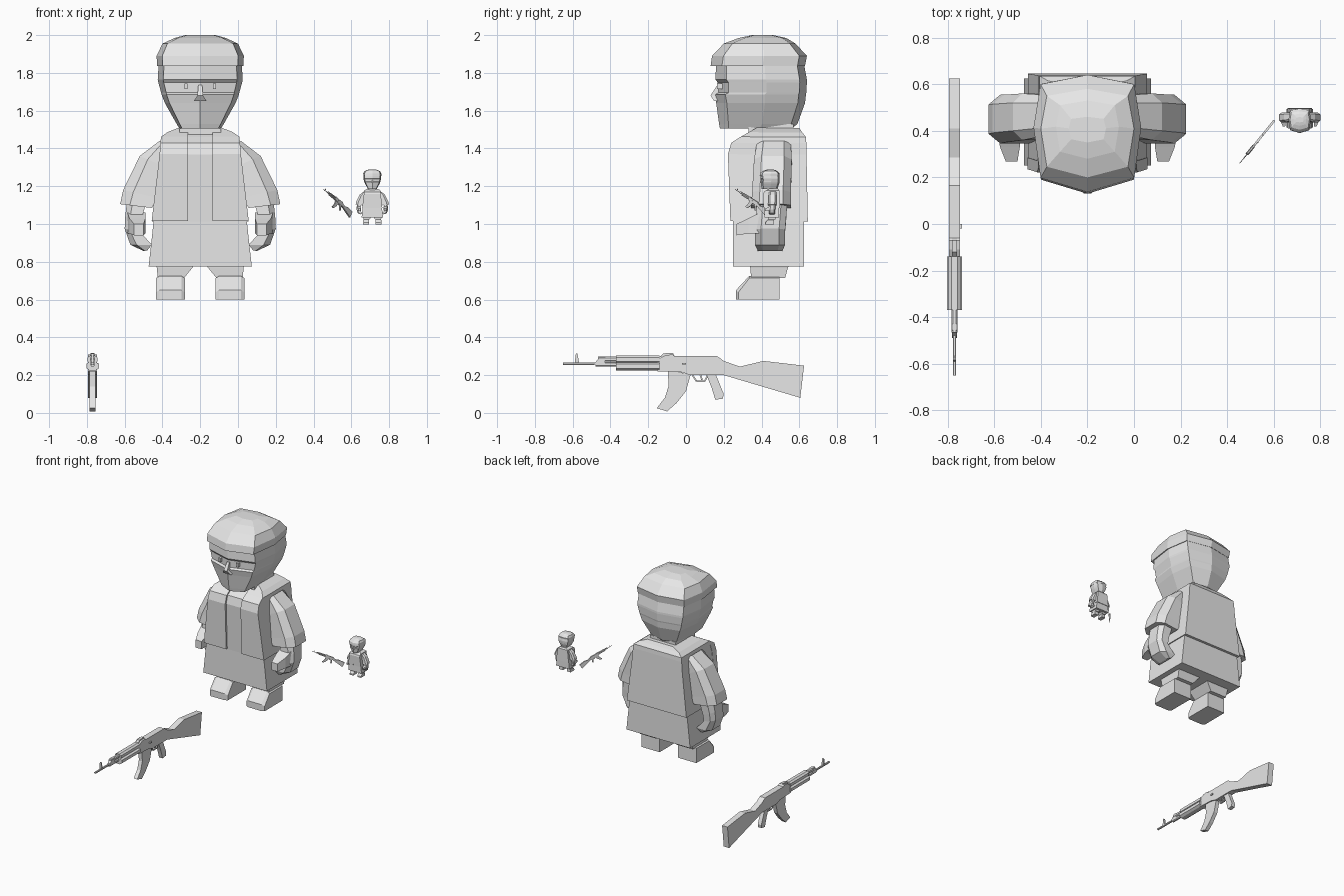
import bpy, bmesh, math
from mathutils import Matrix, Vector

if "Cube" in bpy.data.objects:
    bpy.data.objects.remove(bpy.data.objects["Cube"])

grey = bpy.data.materials.new("plain_grey")
grey.diffuse_color = (0.8, 0.8, 0.8, 1)
grey.use_nodes = True
grey.node_tree.nodes["Principled BSDF"].inputs["Base Color"].default_value = grey.diffuse_color

parts = []  # meshes of the group being built


def loft(name, rings, mirror=False):
    """Skin closed rings of points, cap the ends, optionally add the other side."""
    bm = bmesh.new()
    for s in ((1, -1) if mirror else (1,)):
        vs = [[bm.verts.new((s * x, y, z)) for x, y, z in r] for r in rings]
        n = len(rings[0])
        for a, b in zip(vs, vs[1:]):
            for i in range(n):
                j = (i + 1) % n
                bm.faces.new((a[i], a[j], b[j], b[i]))
        bm.faces.new(vs[0])
        bm.faces.new(vs[-1])
    bmesh.ops.recalc_face_normals(bm, faces=bm.faces)
    me = bpy.data.meshes.new(name)
    bm.to_mesh(me)
    bm.free()
    me.materials.append(grey)
    parts.append(me)


def rect(x0, x1, y0, y1, z):
    return [(x0, y0, z), (x1, y0, z), (x1, y1, z), (x0, y1, z)]


def box(name, x0, x1, y0, y1, z0, z1, mirror=False):
    loft(name, [rect(x0, x1, y0, y1, z0), rect(x0, x1, y0, y1, z1)], mirror)


def prism(name, yz, x0, x1, mirror=False):
    loft(name, [[(x, y, z) for y, z in yz] for x in (x0, x1)], mirror)


def skull(w, yf, yb, z):
    """Eight-sided head section with a pointed front and back."""
    d = yb - yf
    half = [(w * .87, yf + .12 * d), (w, yf + .55 * d), (w * .87, yb - .08 * d)]
    return ([(0, yf, z)] + [(x, y, z) for x, y in half] + [(0, yb, z)]
            + [(-x, y, z) for x, y in reversed(half)])


def arm_ring(xi, zi, xo, zo, y0, y1):
    """Arm section from inner to outer edge, chamfered outside."""
    c = .2 * (y1 - y0)
    xm, zm = xi + .7 * (xo - xi), zi + .7 * (zo - zi)
    return [(xi, y0, zi), (xm, y0, zm), (xo, y0 + c, zo),
            (xo, y1 - c, zo), (xm, y1, zm), (xi, y1, zi)]


# ---- figure, centred on x = 0 ----
# head with a shallow eye opening
loft("head", [skull(*r) for r in (
    (.11, .18, .56, 1.505), (.125, .175, .59, 1.53), (.187, .16, .63, 1.64),
    (.205, .15, .635, 1.685), (.207, .168, .637, 1.695), (.222, .168, .64, 1.75),
    (.225, .155, .64, 1.765), (.22, .16, .625, 1.845))])
loft("nose", [rect(-.035, .035, .15, .2, 1.65), rect(-.015, .015, .13, .2, 1.68),
              rect(-.01, .01, .165, .2, 1.735)])
box("eye", .068, .084, .165, .21, 1.715, 1.745, True)
box("neck", -.11, .11, .33, .57, 1.46, 1.53)

# cap with band and domed crown
loft("cap", [skull(*r) for r in (
    (.212, .15, .615, 1.838), (.228, .13, .63, 1.836), (.231, .138, .64, 1.89),
    (.2, .2, .58, 1.955), (.135, .28, .53, 1.985), (.08, .35, .46, 2.0))])

# vest body and its two front panels: half width, front, back, height
vest = [(.255, .235, .645, 1.015), (.213, .222, .638, 1.37), (.209, .24, .637, 1.43),
        (.205, .29, .635, 1.462), (.17, .335, .615, 1.487), (.11, .375, .6, 1.51)]
loft("vest_body", [rect(-w, w, yf + .014, yb, z - .002) for w, yf, yb, z in vest])
loft("vest_panel", [rect(.066, w + .002, yf, yf + .05, z) for w, yf, yb, z in vest], True)

# coat skirt
loft("coat_skirt", [rect(-.273, .273, .25, .625, .775), rect(-.245, .245, .25, .625, 1.03)])

# sleeves, hands, thumbs
loft("sleeve", [arm_ring(*r) for r in (
    (.17, 1.4, .215, 1.44, .375, .555), (.18, 1.3, .32, 1.36, .36, .56),
    (.23, 1.14, .408, 1.18, .35, .555), (.255, 1.085, .424, 1.105, .345, .555))], True)
loft("hand", [arm_ring(*r) for r in (
    (.29, 1.1, .39, 1.1, .375, .535), (.315, 1.01, .397, 1.04, .37, .53),
    (.32, .96, .4, .975, .365, .525), (.257, .89, .37, .89, .365, .525),
    (.28, .86, .3, .857, .38, .51))], True)
loft("thumb", [[(x, y, z) for x, z in ((a, t), (b, t), (b, u), (a, u))]
               for y, a, b, t, u in ((.39, .29, .385, 1.06, .95),
                                     (.33, .29, .375, 1.03, .95),
                                     (.268, .3, .35, 1.0, .94))], True)

# trouser legs and boots
loft("trouser_leg", [rect(.03, .235, .34, .55, .79), rect(.04, .23, .34, .54, .77),
                     rect(.085, .225, .345, .525, .715)], True)
loft("boot", [[(x, y, z) for y, z in ((.265 + c, .6), (.265 + c, .65 - c), (.335, .725 - c),
                                     (.495, .725 - c), (.495, .6))]
              for x, c in ((.08, .012), (.1, 0), (.215, 0), (.235, .012))], True)
figure, parts = parts, []

# ---- rifle, centred on x = 0, muzzle towards -y ----
prism("stock", [(.2, .275), (.285, .245), (.41, .275), (.625, .25), (.605, .08), (.2, .2)],
      -.023, .023)
prism("receiver", [(-.15, .22), (-.15, .285), (-.11, .305), (-.07, .31), (-.06, .3),
                   (.165, .3), (.205, .272), (.205, .2), (.02, .2), (-.02, .215)],
      -.023, .023)


def bar(name, y0, y1, w, z0, z1):
    """Eight-sided bar running front to back."""
    h, m = (z1 - z0) / 2, (z0 + z1) / 2
    oct_ = [(-w, -.5), (-w, .5), (-.5 * w, 1), (.5 * w, 1),
            (w, .5), (w, -.5), (.5 * w, -1), (-.5 * w, -1)]
    loft(name, [[(x, y, m + k * h) for x, k in oct_] for y in (y0, y1)])


bar("lower_handguard", -.37, -.14, .033, .225, .27)
bar("upper_handguard", -.37, -.14, .026, .262, .303)
bar("gas_tube", -.465, -.36, .013, .272, .298)
bar("barrel_sleeve", -.48, -.36, .011, .245, .27)
bar("barrel", -.65, -.36, .007, .254, .268)
prism("gas_block", [(-.49, .255), (-.455, .298), (-.43, .298), (-.43, .25)], -.011, .011)
prism("front_sight", [(-.59, .26), (-.583, .315), (-.575, .315), (-.565, .26)], -.006, .006)
prism("rear_sight", [(-.14, .295), (-.12, .315), (-.07, .318), (-.06, .3)], -.01, .01)
prism("bolt_handle", [(-.02, .255), (-.02, .265), (.0, .265), (.0, .255)], .02, .032)

# curved magazine, grip and trigger guard
loft("magazine", [[(x, y, z) for x, y, z in ((-.015, a, b), (.015, a, b), (.015, c, d),
                                            (-.015, c, d))]
                  for a, b, c, d in ((-.095, .225, .025, .205), (-.093, .14, 0, .115),
                                     (-.112, .08, -.05, .052), (-.155, .025, -.1, .008))])
prism("grip", [(.105, .21), (.155, .21), (.2, .1), (.195, .075), (.155, .07), (.135, .135)],
      -.015, .015)
for i, (a, b) in enumerate((((.035, .2), (.055, .168)), ((.055, .168), (.1, .168)),
                            ((.1, .168), (.115, .2)), ((.075, .205), (.085, .175)))):
    d = Vector((b[0] - a[0], b[1] - a[1])).normalized() * .004
    prism("trigger_guard" if i < 3 else "trigger",
          [(a[0] - d.y, a[1] + d.x), (b[0] - d.y, b[1] + d.x),
           (b[0] + d.y, b[1] - d.x), (a[0] + d.y, a[1] - d.x)], -.006, .006)
rifle = parts


def place(meshes, prefix, matrix):
    for me in meshes:
        ob = bpy.data.objects.new(prefix + me.name, me)
        bpy.context.collection.objects.link(ob)
        ob.matrix_world = matrix


# large pair, then the small pair
S = Matrix.Scale(.208, 4)
place(figure, "", Matrix.Translation((-.2, 0, 0)))
place(rifle, "", Matrix.Translation((-.77, 0, 0)))
place(figure, "small_", Matrix.Translation((.711, .363, .873)) @ S)
turn = Matrix.Rotation(math.radians(-39), 4, 'Z') @ Matrix.Rotation(math.radians(-26), 4, 'X')
place(rifle, "small_", Matrix.Translation((.453, .26, 1.183)) @ turn @ S
      @ Matrix.Translation((0, .65, -.262)))
